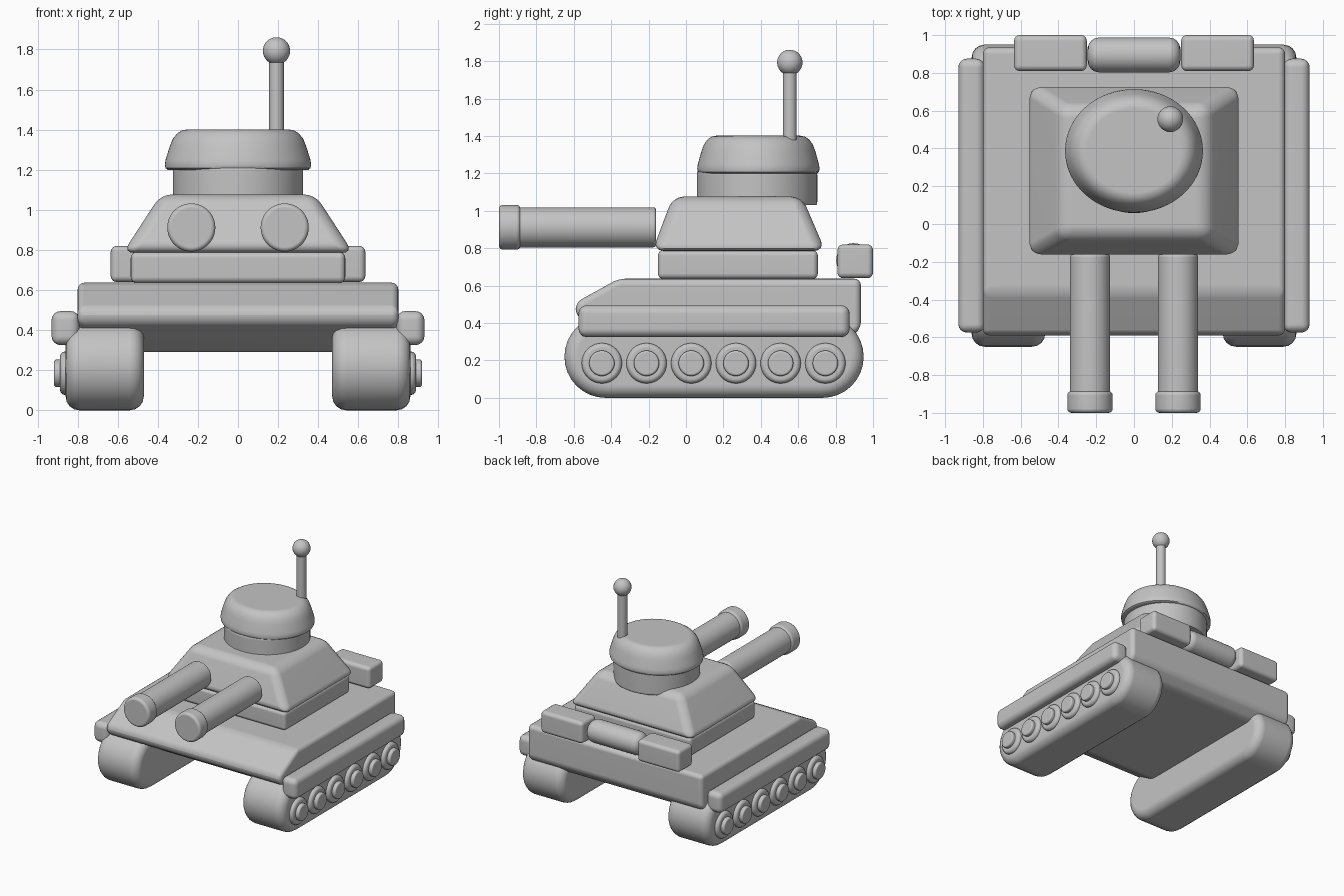
import bpy, bmesh, math
from mathutils import Matrix, Vector

if "Cube" in bpy.data.objects:
    bpy.data.objects.remove(bpy.data.objects["Cube"])

grey = bpy.data.materials.new("plain grey")
grey.diffuse_color = (0.55, 0.55, 0.55, 1)
grey.use_nodes = True
grey.node_tree.nodes["Principled BSDF"].inputs["Base Color"].default_value = grey.diffuse_color


def finish(name, bm, angle=40):
    bmesh.ops.recalc_face_normals(bm, faces=bm.faces[:])
    me = bpy.data.meshes.new(name)
    bm.to_mesh(me)
    bm.free()
    me.materials.append(grey)
    ob = bpy.data.objects.new(name, me)
    bpy.context.collection.objects.link(ob)
    bpy.ops.object.select_all(action='DESELECT')
    ob.select_set(True)
    bpy.context.view_layer.objects.active = ob
    bpy.ops.object.shade_smooth_by_angle(angle=math.radians(angle))
    wn = ob.modifiers.new("flat faces", 'WEIGHTED_NORMAL')
    wn.keep_sharp = True
    return ob


def round_edges(bm, edges, width, segments=4):
    bmesh.ops.bevel(bm, geom=edges, offset=width, offset_type='OFFSET',
                    segments=segments, profile=0.5, affect='EDGES', clamp_overlap=True)


def box(name, lo, hi, bevel, top=None):
    """Rounded box; top = (x0, x1, y0, y1) tapers the upper face."""
    bm = bmesh.new()
    bmesh.ops.create_cube(bm, size=1)
    for v in bm.verts:
        up = v.co.z > 0
        x0, x1, y0, y1 = top if (top and up) else (lo[0], hi[0], lo[1], hi[1])
        v.co = Vector((x1 if v.co.x > 0 else x0, y1 if v.co.y > 0 else y0,
                       hi[2] if up else lo[2]))
    round_edges(bm, bm.edges[:], bevel)
    return finish(name, bm)


def prism(name, profile, x0, x1, bevel, caps_only=False):
    """Side profile of (y, z) points extruded along x, edges rounded."""
    bm = bmesh.new()
    face = bm.faces.new([bm.verts.new((x0, y, z)) for y, z in profile])
    out = bmesh.ops.extrude_face_region(bm, geom=[face])
    for v in out["geom"]:
        if isinstance(v, bmesh.types.BMVert):
            v.co.x = x1
    edges = [e for e in bm.edges
             if not caps_only or abs(e.verts[0].co.x - e.verts[1].co.x) < 1e-5]
    round_edges(bm, edges, bevel)
    return finish(name, bm)


def lathe(name, profile, loc, axis='Z', scale=(1, 1), steps=48):
    """Turned solid from (radius, height) points along an axis."""
    bm = bmesh.new()
    rings = []
    for r, h in profile:
        rings.append([bm.verts.new((r * scale[0] * math.cos(t), r * scale[1] * math.sin(t), h))
                      for t in (2 * math.pi * i / steps for i in range(steps))])
    for a, b in zip(rings, rings[1:]):
        for i in range(steps):
            j = (i + 1) % steps
            bm.faces.new((a[i], a[j], b[j], b[i]))
    bm.faces.new(rings[0])
    bm.faces.new(rings[-1])
    turn = {'Z': Matrix(), 'X': Matrix.Rotation(math.pi / 2, 4, 'Y'),
            'Y': Matrix.Rotation(math.pi / 2, 4, 'X')}[axis]
    bmesh.ops.transform(bm, matrix=Matrix.Translation(loc) @ turn, verts=bm.verts[:])
    return finish(name, bm)


def rod(r, h0, h1, b):
    """Profile of a cylinder with rounded rims."""
    arc = [(math.sin(a), math.cos(a)) for a in (k * math.pi / 8 for k in range(5))]
    low = [(r - b + b * s, h0 + b - b * c) for s, c in arc]
    high = [(r - b + b * s, h1 - b + b * c) for s, c in reversed(arc)]
    return low + high


# hull with sloped nose and undercut ends
prism("hull", [(-0.59, 0.51), (-0.36, 0.637), (0.935, 0.637), (0.935, 0.37),
               (0.84, 0.29), (-0.34, 0.29), (-0.59, 0.44)], -0.8, 0.8, 0.035)

# running gear on both sides
R, Y0, Y1 = 0.22, -0.43, 0.73
loop = [(Y1 + R * math.sin(a), R - R * math.cos(a))
        for a in (math.pi * i / 16 for i in range(17))]
loop += [(Y0 - R * math.sin(a), R + R * math.cos(a))
         for a in (math.pi * i / 16 for i in range(17))]
for side, s in (("left", -1), ("right", 1)):
    xs = sorted((s * 0.47, s * 0.86))
    prism(side + "_track", loop, xs[0], xs[1], 0.07, caps_only=True)
    xs = sorted((s * 0.79, s * 0.93))
    box(side + "_fender", (xs[0], -0.575, 0.325), (xs[1], 0.875, 0.495), 0.045)
    for i in range(6):
        y = -0.45 + 0.239 * i
        for part, r, x0, x1, b in (("wheel", 0.108, 0.82, 0.888, 0.025),
                                   ("hub", 0.068, 0.85, 0.918, 0.012)):
            a, c = sorted((s * x0, s * x1))
            lathe(f"{side}_{part}_{i + 1}", rod(r, a, c, b), (0, y, 0.185), 'X', steps=32)
    # gun barrel with thicker muzzle
    lathe(side + "_barrel", rod(0.107, 0.16, 0.92, 0.015), (s * 0.233, 0, 0.912), 'Y')
    lathe(side + "_muzzle", rod(0.12, 0.885, 1.0, 0.022), (s * 0.233, 0, 0.912), 'Y')
    # rear stowage box
    xs = sorted((s * 0.25, s * 0.635))
    box(side + "_stowage_box", (xs[0], 0.81, 0.64), (xs[1], 1.0, 0.82), 0.03)

# rear rolled drum
lathe("rear_drum", rod(0.092, -0.245, 0.245, 0.06), (0, 0.895, 0.735), 'X')

# turret
box("turret_base", (-0.535, -0.15, 0.635), (0.535, 0.705, 0.79), 0.03)
box("turret", (-0.575, -0.18, 0.785), (0.575, 0.745, 1.077), 0.06,
    top=(-0.385, 0.385, -0.07, 0.62))

# commander hatch: neck ring and domed cap
lathe("hatch_ring", rod(1, 1.03, 1.21, 0.02), (0, 0.38, 0), scale=(0.325, 0.322), steps=64)
lathe("hatch_cap", [(0.85, 1.20), (0.96, 1.2), (0.99, 1.208), (1.0, 1.225), (0.99, 1.25),
                    (0.93, 1.32), (0.89, 1.355), (0.83, 1.382), (0.76, 1.397),
                    (0.68, 1.402)], (0, 0.387, 0), scale=(0.365, 0.327), steps=64)

# antenna
lathe("antenna_rod", rod(0.037, 1.375, 1.77, 0.005), (0.192, 0.555, 0), steps=24)
bm = bmesh.new()
bmesh.ops.create_uvsphere(bm, u_segments=32, v_segments=16, radius=0.068,
                          matrix=Matrix.Translation((0.192, 0.555, 1.793)))
finish("antenna_ball", bm)
